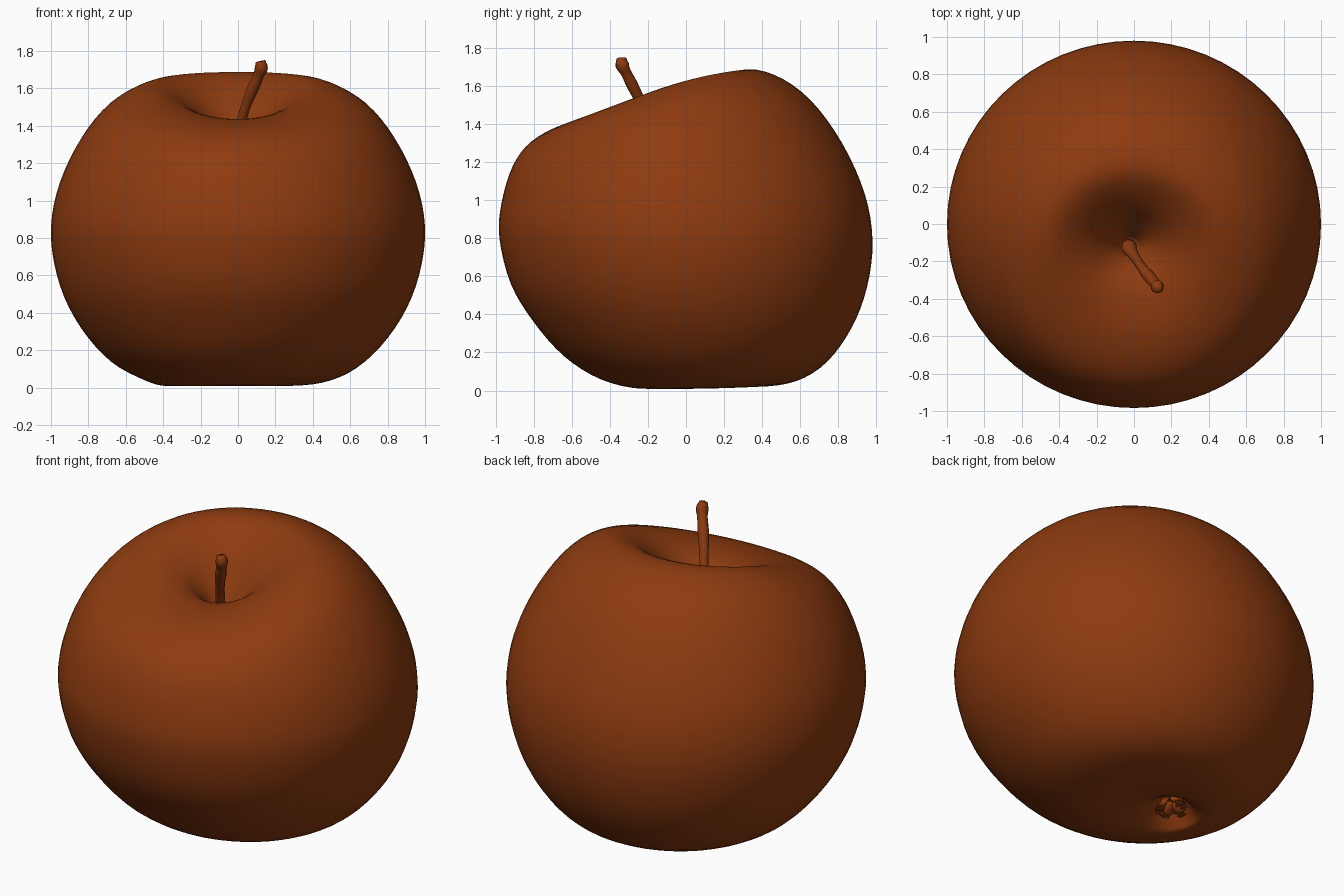
import bpy
import bmesh
import random
from math import sin, cos, pi
from mathutils import Vector

cube = bpy.data.objects.get("Cube")
if cube:
    bpy.data.objects.remove(cube, do_unlink=True)

random.seed(4)

# One russet colour for skin, stem and sepals
russet = bpy.data.materials.new("russet_brown")
russet.use_nodes = True
colour = (0.27, 0.044, 0.005, 1)
russet.diffuse_color = colour
russet.node_tree.nodes["Principled BSDF"].inputs["Base Color"].default_value = colour


def spline(rows, steps):
    """Smooth curve through rows of numbers, passing through each row."""
    rows = [Vector(r) for r in rows]
    padded = [rows[0]] + rows + [rows[-1]]
    result = []
    for a, b, c, d in zip(padded, padded[1:], padded[2:], padded[3:]):
        for k in range(steps):
            t = k / steps
            result.append((2 * b + (c - a) * t + (2 * a - 5 * b + 4 * c - d) * t ** 2
                           + (3 * b - a - 3 * c + d) * t ** 3) / 2)
    return result + [rows[-1]]


def loft(name, rings):
    """Skin closed rings of points and cap both ends."""
    bm = bmesh.new()
    loops = [[bm.verts.new(p) for p in ring] for ring in rings]
    for low, high in zip(loops, loops[1:]):
        for i in range(len(low)):
            bm.faces.new((low[i - 1], low[i], high[i], high[i - 1]))
    bm.faces.new(loops[0])
    bm.faces.new(loops[-1])
    bmesh.ops.recalc_face_normals(bm, faces=bm.faces)
    for face in bm.faces:
        face.smooth = True
    mesh = bpy.data.meshes.new(name)
    bm.to_mesh(mesh)
    bm.free()
    mesh.materials.append(russet)
    obj = bpy.data.objects.new(name, mesh)
    bpy.context.collection.objects.link(obj)
    return obj


def tube(name, path, sides, flat=1.0):
    """Round or flattened tube along rows of x, y, z, radius."""
    rings = []
    for i, row in enumerate(path):
        here = Vector(row[:3])
        along = Vector(path[min(i + 1, len(path) - 1)][:3]) - Vector(path[max(i - 1, 0)][:3])
        side = along.cross(Vector((0, 0, 1))).normalized()
        up = side.cross(along).normalized()
        rings.append([here + row[3] * (side * cos(a) + up * sin(a) * flat)
                      for a in (2 * pi * k / sides for k in range(sides))])
    return loft(name, rings)


# Fruit skin, from stem hollow to blossom hollow:
# front y, front z, back y, back z, half width, side z, centre x
skin_rows = [
    (-.16, 1.26, -.08, 1.26, .04, 1.26, -.02),
    (-.2, 1.34, .01, 1.4, .12, 1.38, -.02),
    (-.3, 1.42, .12, 1.56, .25, 1.51, -.01),
    (-.45, 1.435, .28, 1.68, .42, 1.6, 0),
    (-.64, 1.4, .46, 1.66, .58, 1.57, 0),
    (-.81, 1.31, .65, 1.53, .73, 1.47, 0),
    (-.91, 1.18, .82, 1.3, .87, 1.28, 0),
    (-.97, .98, .94, 1.03, .97, 1.04, 0),
    (-.98, .8, .98, .78, 1, .8, 0),
    (-.92, .56, .95, .54, .95, .54, 0),
    (-.8, .36, .87, .33, .84, .32, 0),
    (-.64, .18, .74, .15, .68, .14, 0),
    (-.45, .06, .58, .05, .5, .04, 0),
    (-.24, .01, .38, .02, .33, .01, -.06),
    (-.09, .04, .21, .04, .16, .04, -.19),
    (0, .13, .12, .13, .06, .13, -.22),
]
SIDES = 64
skin_rings = []
for yf, zf, yb, zb, half, zs, cx in spline(skin_rows, 4):
    ring = []
    for k in range(SIDES):
        a = 2 * pi * k / SIDES
        y = (yf + yb) / 2 + (yb - yf) / 2 * sin(a)
        z = (zf + zb) / 2 + (zb - zf) / 2 * sin(a)
        ring.append((cx + half * cos(a), y, z + (zs - (zf + zb) / 2) * cos(a) ** 2))
    skin_rings.append(ring)
loft("fruit_skin", skin_rings)

# Leaning stem with a knobbly bent tip
stem_rows = [
    (-.03, -.12, 1.24, .045),
    (0, -.17, 1.36, .028),
    (.04, -.23, 1.5, .026),
    (.08, -.28, 1.6, .032),
    (.11, -.315, 1.67, .029),
    (.125, -.335, 1.71, .036),
    (.12, -.34, 1.745, .026),
]
tube("stem", spline(stem_rows, 3), 10)

# Crumpled dried sepals in the blossom hollow
for n in range(6):
    a = 2 * pi * n / 6 + random.uniform(-.3, .3)
    reach = random.uniform(.09, .13)
    path = []
    for t, drop, radius in ((.3, .12, .03), (.7, .07, .045), (.9, .05, .03), (.6, .035, .008)):
        path.append((-.22 + cos(a) * reach * t, .06 + sin(a) * reach * t,
                     drop + random.uniform(-.01, .01), radius))
    tube(f"sepal_{n + 1}", path, 6, .35)
